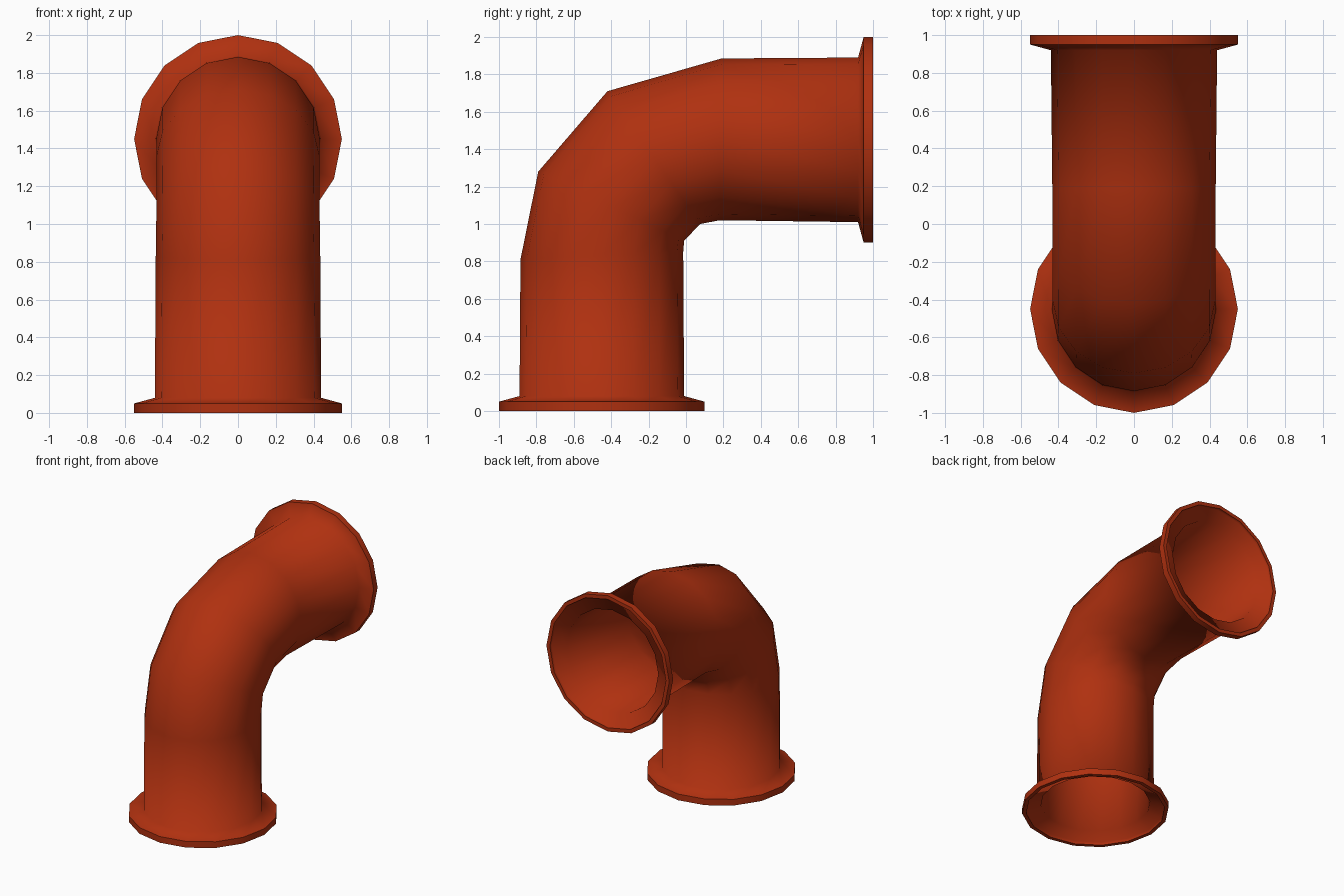
import bpy, bmesh, math
from mathutils import Vector

cube = bpy.data.objects.get("Cube")
if cube:
    bpy.data.objects.remove(cube, do_unlink=True)

SIDES = 16
WALL = 0.03


def paint(name, color):
    mat = bpy.data.materials.new(name)
    mat.use_nodes = True
    mat.diffuse_color = color
    mat.node_tree.nodes["Principled BSDF"].inputs["Base Color"].default_value = color
    return mat


# Flange steps: (distance from the mouth, radius), outside and inside
flange_out = [(0, 0.55), (0.05, 0.55), (0.08, 0.44)]
flange_in = [(0, 0.55 - WALL), (0.025, 0.55 - WALL), (0.06, 0.44 - WALL)]

# Bend rings: (outer y, outer z) to (inner y, inner z)
bend = [((-0.885, 0.81), (-0.015, 0.85)),
        ((-0.79, 1.28), (-0.01, 0.91)),
        ((-0.42, 1.71), (0.075, 1.0)),
        ((0.19, 1.885), (0.18, 1.02))]


def section_rings(flange, shrink):
    """Ring list (centre, in-plane radius vector, radius) from floor mouth to back mouth."""
    rings = [(Vector((0, -0.45, d)), Vector((0, -1, 0)), r) for d, r in flange]
    for a, b in bend:
        outer, inner = Vector((0, *a)), Vector((0, *b))
        span = outer - inner
        rings.append(((outer + inner) / 2, span.normalized(), span.length / 2 - shrink))
    rings += [(Vector((0, 1 - d, 1.45)), Vector((0, 0, 1)), r) for d, r in reversed(flange)]
    return rings


outside = section_rings(flange_out, 0)
inside = section_rings(flange_in, WALL)
sections = outside + inside[::-1]

# Hollow pipe: outer skin, back rim, inner skin and floor rim in one closed loft
bm = bmesh.new()
loops = []
for centre, up, radius in sections:
    loop = []
    for i in range(SIDES):
        t = math.tau * i / SIDES
        loop.append(bm.verts.new(centre + radius * (up * math.cos(t) + Vector((math.sin(t), 0, 0)))))
    loops.append(loop)
for k, loop in enumerate(loops):
    following = loops[(k + 1) % len(loops)]
    for i in range(SIDES):
        j = (i + 1) % SIDES
        bm.faces.new((loop[i], loop[j], following[j], following[i])).smooth = True
bmesh.ops.recalc_face_normals(bm, faces=bm.faces)

# Crisp edges around the flange discs and mouths
n = len(outside)
for k in (0, 1, n - 2, n - 1, n, 2 * n - 1):
    for i in range(SIDES):
        bm.edges.get((loops[k][i], loops[k][(i + 1) % SIDES])).smooth = False

mesh = bpy.data.meshes.new("elbow_pipe")
bm.to_mesh(mesh)
bm.free()
mesh.materials.append(paint("rust_red", (0.43, 0.03, 0.005, 1)))
pipe = bpy.data.objects.new("elbow_pipe", mesh)
bpy.context.collection.objects.link(pipe)
